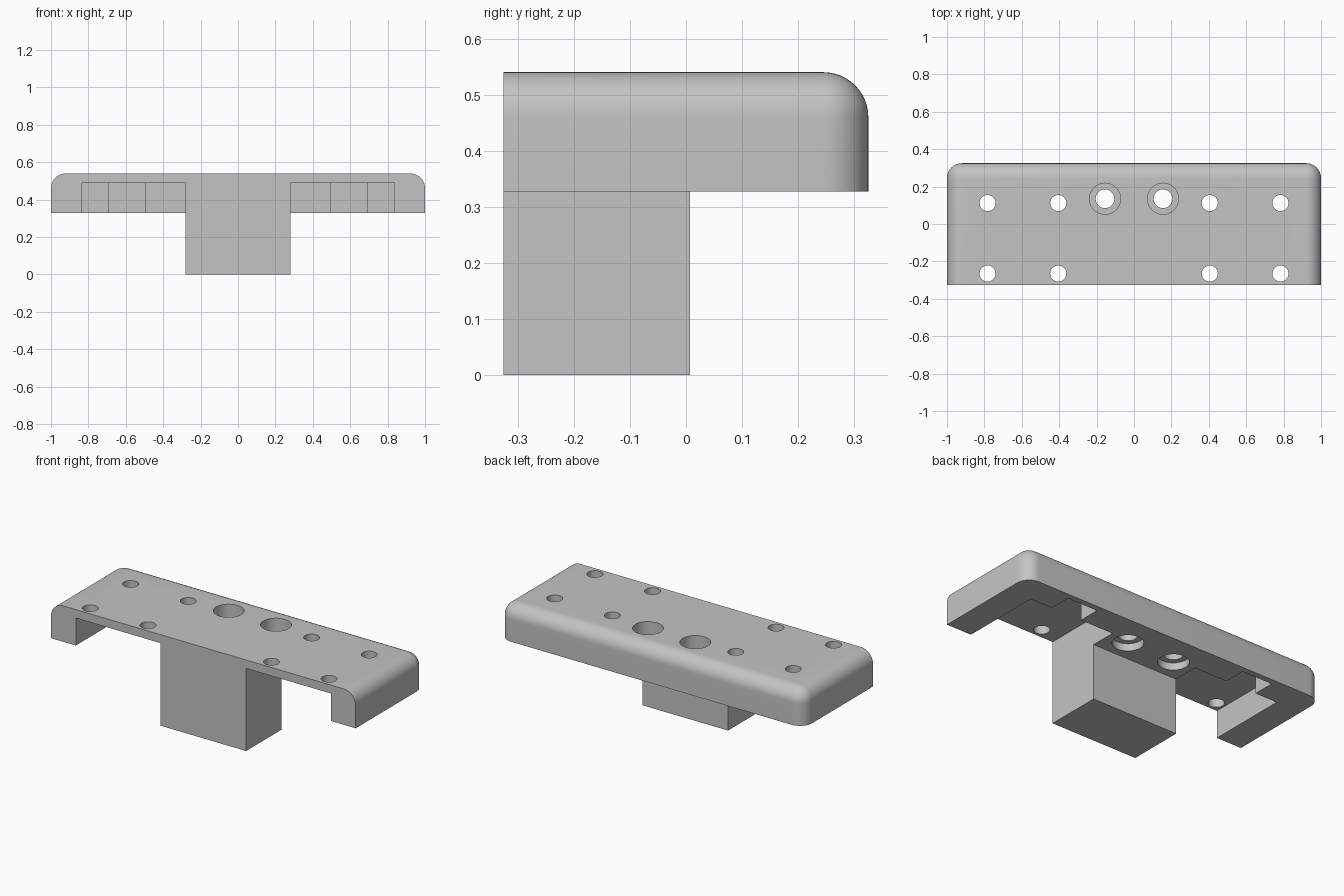
import bpy, bmesh, math
from mathutils import Matrix

if "Cube" in bpy.data.objects:
    bpy.data.objects.remove(bpy.data.objects["Cube"], do_unlink=True)

# Main heights and extents
BOTTOM, TOP = 0.327, 0.54
FRONT, BACK = -0.325, 0.325
CEILING = 0.49
ROUND = 0.08

grey = bpy.data.materials.new("light_grey")
grey.use_nodes = True
colour = (0.55, 0.55, 0.55, 1)
grey.diffuse_color = colour
grey.node_tree.nodes["Principled BSDF"].inputs["Base Color"].default_value = colour


def make_object(name, bm):
    bmesh.ops.recalc_face_normals(bm, faces=bm.faces)
    mesh = bpy.data.meshes.new(name)
    bm.to_mesh(mesh)
    bm.free()
    mesh.materials.append(grey)
    obj = bpy.data.objects.new(name, mesh)
    bpy.context.collection.objects.link(obj)
    return obj


def prism(name, outline, z0, z1):
    """Extrude a plan outline from z0 to z1."""
    bm = bmesh.new()
    face = bm.faces.new([bm.verts.new((x, y, z0)) for x, y in outline])
    top = bmesh.ops.extrude_face_region(bm, geom=[face])["geom"]
    verts = [g for g in top if isinstance(g, bmesh.types.BMVert)]
    bmesh.ops.translate(bm, verts=verts, vec=(0, 0, z1 - z0))
    return make_object(name, bm)


def rectangle(x0, x1, y0, y1):
    return [(x0, y0), (x1, y0), (x1, y1), (x0, y1)]


def cylinder(name, x, y, r, z0, z1):
    bm = bmesh.new()
    bmesh.ops.create_cone(bm, cap_ends=True, segments=48, radius1=r, radius2=r,
                          depth=z1 - z0,
                          matrix=Matrix.Translation((x, y, (z0 + z1) / 2)))
    return make_object(name, bm)


def combine(target, tool, operation):
    """Apply a boolean and remove the tool."""
    mod = target.modifiers.new("combine", 'BOOLEAN')
    mod.operation, mod.solver, mod.object = operation, 'EXACT', tool
    bpy.context.view_layer.objects.active = target
    bpy.ops.object.modifier_apply(modifier=mod.name)
    bpy.data.objects.remove(tool, do_unlink=True)


# Cover plate: rounded on the top sides, top back and upright back corners
body = prism("mounting_bracket", rectangle(-1, 1, FRONT, BACK), BOTTOM, TOP)
bm = bmesh.new()
bm.from_mesh(body.data)


def is_rounded(edge):
    a, b = (v.co for v in edge.verts)
    on_front = a.y < 0 and b.y < 0
    on_bottom = a.z < BOTTOM + 0.01 and b.z < BOTTOM + 0.01
    return not on_front and not on_bottom and (
        a.z + b.z > 2 * TOP - 0.01 or a.y + b.y > 2 * BACK - 0.01)


edges = [e for e in bm.edges if is_rounded(e)]
bmesh.ops.bevel(bm, geom=edges, offset=ROUND, segments=12, profile=0.5,
                affect='EDGES')
bm.to_mesh(body.data)
bm.free()

# Central block hanging under the plate
combine(body, prism("block", rectangle(-0.281, 0.281, FRONT, 0.007), 0, 0.4), 'UNION')

# Stepped pockets under each wing, open at the front
for s in (-1, 1):
    plan = [(0.281, -0.4), (0.837, -0.4), (0.837, 0.16), (0.693, 0.16),
            (0.693, 0.29), (0.495, 0.29), (0.495, 0.16), (0.281, 0.16)]
    pocket = prism("pocket", [(s * x, y) for x, y in plan], 0.2, CEILING)
    combine(body, pocket, 'DIFFERENCE')

    # Small screw holes through the wings
    for x in (0.405, 0.783):
        for y in (-0.265, 0.112):
            combine(body, cylinder("hole", s * x, y, 0.043, 0.25, 0.6), 'DIFFERENCE')

    # Large holes, widened from above and below
    for r, z0, z1 in ((0.05, 0.25, 0.6), (0.083, 0.43, 0.6), (0.083, 0.25, 0.37)):
        combine(body, cylinder("bore", s * 0.155, 0.135, r, z0, z1), 'DIFFERENCE')

# Smooth the rounded surfaces, keep the edges sharp
bpy.ops.object.select_all(action='DESELECT')
body.select_set(True)
bpy.context.view_layer.objects.active = body
bpy.ops.object.shade_smooth_by_angle(angle=math.radians(30))
